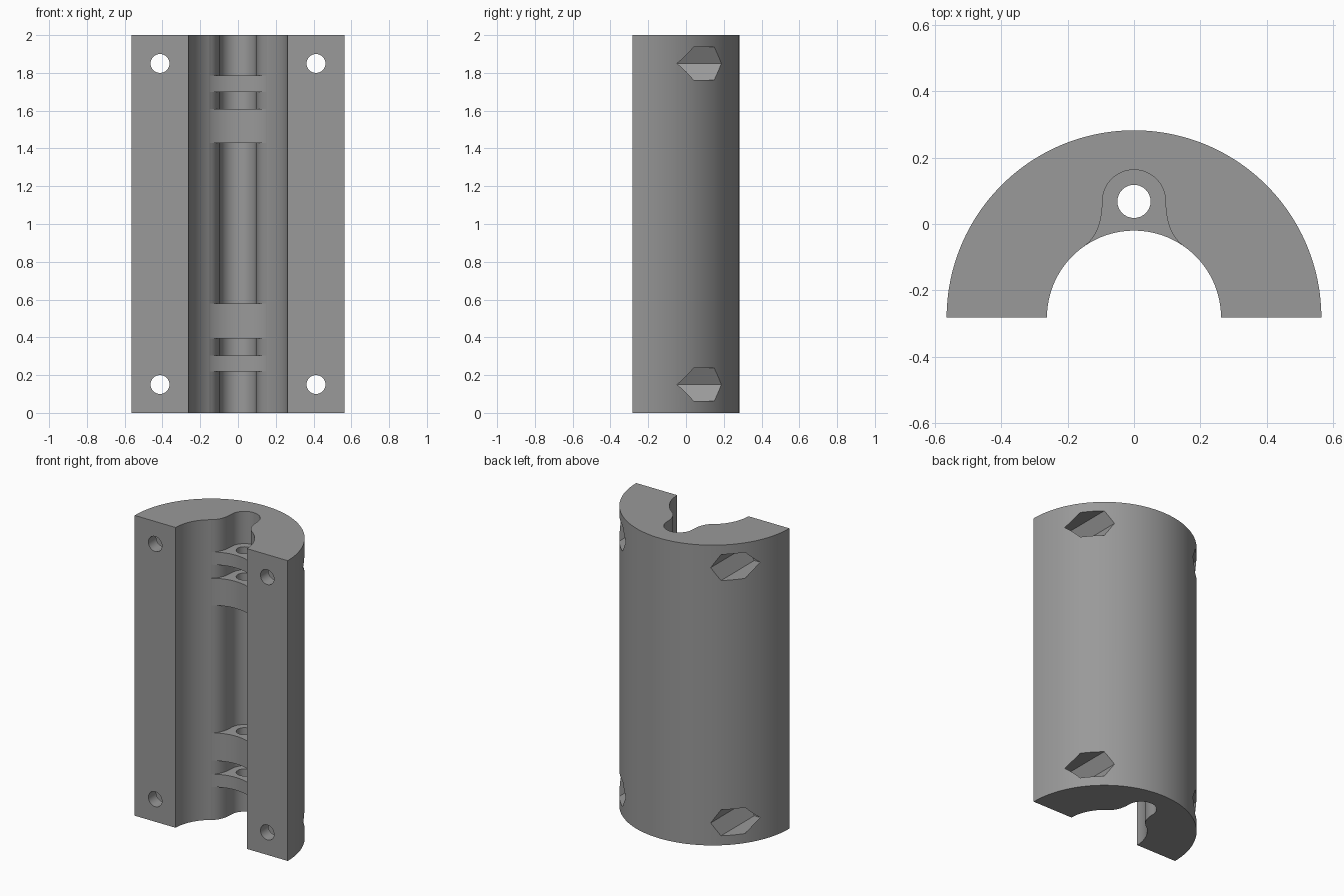
import bpy, bmesh, math
from mathutils import Matrix

if "Cube" in bpy.data.objects:
    bpy.data.objects.remove(bpy.data.objects["Cube"])

CY = -0.282            # axis of the half shell
R_OUT, R_IN = 0.564, 0.262
ROD_Y = 0.068          # axis of the rod channel

grey = bpy.data.materials.new("mid grey")
grey.diffuse_color = (0.32, 0.32, 0.32, 1)
grey.use_nodes = True
grey.node_tree.nodes["Principled BSDF"].inputs["Base Color"].default_value = grey.diffuse_color


def arc(cx, cy, r, a0, a1, n):
    return [(cx + r * math.cos(math.radians(a0 + (a1 - a0) * i / n)),
             cy + r * math.sin(math.radians(a0 + (a1 - a0) * i / n))) for i in range(n + 1)]


def prism(name, pts, z0, z1, matrix=None):
    """Extrude a closed outline from z0 to z1."""
    bm = bmesh.new()
    face = bm.faces.new([bm.verts.new((x, y, z0)) for x, y in pts])
    top = bmesh.ops.extrude_face_region(bm, geom=[face])["geom"]
    bmesh.ops.translate(bm, vec=(0, 0, z1 - z0),
                        verts=[g for g in top if isinstance(g, bmesh.types.BMVert)])
    bmesh.ops.recalc_face_normals(bm, faces=bm.faces)
    if matrix:
        bm.transform(matrix)
        bmesh.ops.recalc_face_normals(bm, faces=bm.faces)
    me = bpy.data.meshes.new(name)
    bm.to_mesh(me)
    bm.free()
    me.materials.append(grey)
    ob = bpy.data.objects.new(name, me)
    bpy.context.collection.objects.link(ob)
    return ob


# half shell
shell = prism("half_shell", arc(0, CY, R_OUT, 0, 180, 96) + arc(0, CY, R_IN, 180, 0, 80), 0, 2)
cutters = []

# channel with flared mouth, interrupted by four bridges
flare = []
for i in range(1, 11):
    t = i / 10
    a, b, c = (1 - t) ** 2, 2 * t * (1 - t), t * t
    flare.append((0.095 * (a + b) + 0.15 * c, ROD_Y * a - 0.028 * b - 0.067 * c))
flare += [(0.16, -0.08), (0.1, -0.2)]
channel = ([(-x, y) for x, y in flare][::-1]
           + arc(0, ROD_Y, 0.095, 180, 0, 32) + flare)
for z0, z1 in [(-0.1, 0.22), (0.305, 0.395), (0.58, 1.43), (1.61, 1.70), (1.785, 2.1)]:
    cutters.append(prism("channel_cutter", channel, z0, z1))

# rod hole through the bridges
cutters.append(prism("rod_hole_cutter", arc(0, ROD_Y, 0.05, 0, 360, 32)[:-1], -0.1, 2.1))

# bolt holes and hexagonal nut pockets
for x in (-0.413, 0.413):
    for z in (0.15, 1.85):
        place = Matrix.Translation((x, 0, z)) @ Matrix.Rotation(math.radians(-90), 4, 'X')
        cutters.append(prism("bolt_hole_cutter", arc(0, 0, 0.05, 0, 360, 32)[:-1], -0.4, 0.4, place))
        cutters.append(prism("nut_pocket_cutter", arc(0, 0, 0.1, 0, 360, 6)[:-1], -0.2, 0.4, place))

for c in cutters:
    c.hide_render = True
    c.hide_set(True)
    mod = shell.modifiers.new(c.name, 'BOOLEAN')
    mod.operation = 'DIFFERENCE'
    mod.solver = 'EXACT'
    mod.object = c

# bake the cuts and smooth the curved walls
bpy.context.view_layer.objects.active = shell
shell.select_set(True)
for m in list(shell.modifiers):
    bpy.ops.object.modifier_apply(modifier=m.name)
for c in cutters:
    bpy.data.objects.remove(c, do_unlink=True)
bpy.ops.object.shade_smooth_by_angle(angle=math.radians(30))
